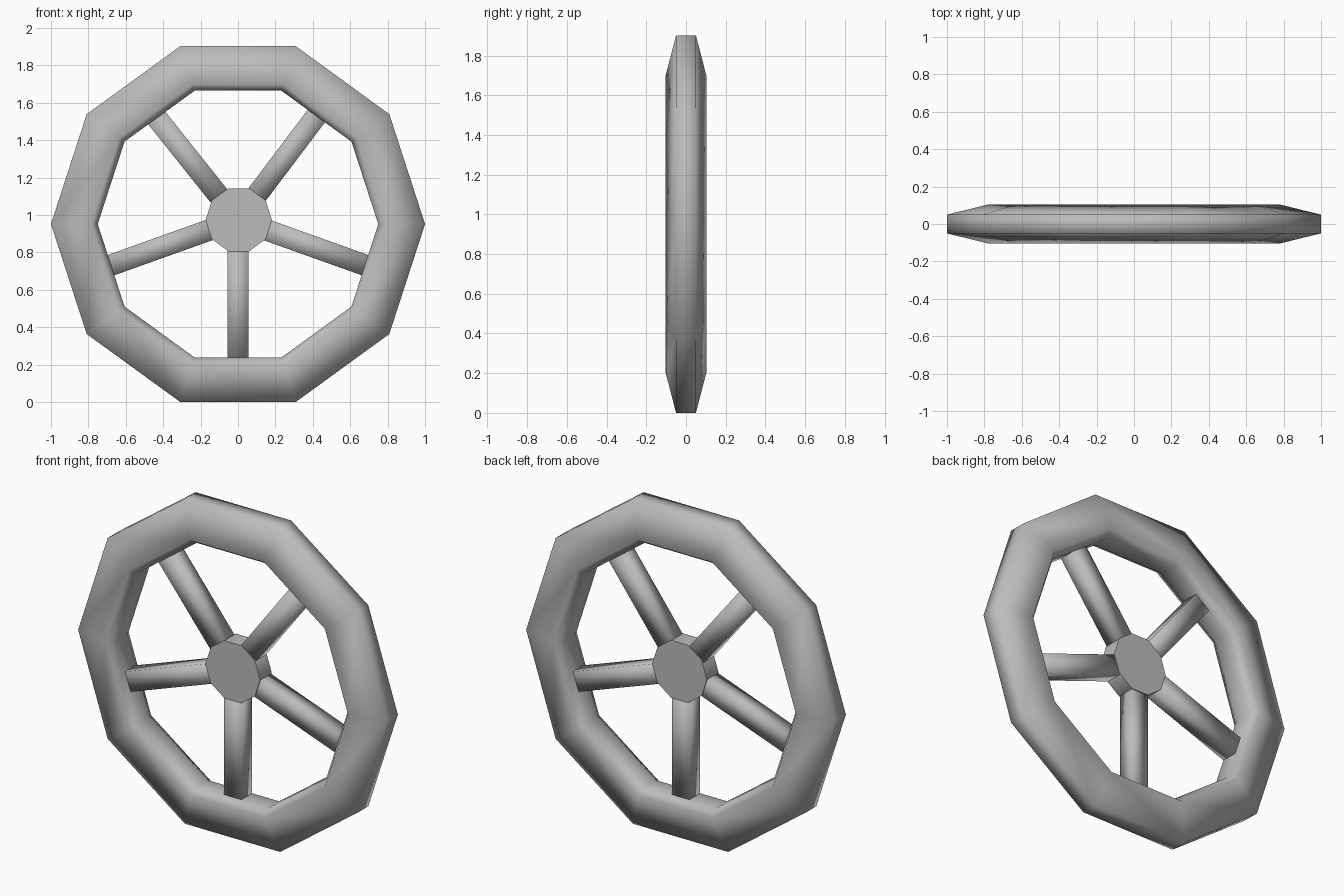
import bpy, bmesh, math
from mathutils import Vector

cube = bpy.data.objects.get("Cube")
if cube:
    bpy.data.objects.remove(cube, do_unlink=True)

SIDES = 10
RIM_Z = 0.951
HUB = Vector((0.004, 0, 0.974))

grey = bpy.data.materials.new("mid_grey")
grey.use_nodes = True
grey.diffuse_color = (0.5, 0.5, 0.5, 1)
grey.node_tree.nodes["Principled BSDF"].inputs["Base Color"].default_value = (0.5, 0.5, 0.5, 1)


def finish(name, bm, smooth_angle):
    """Turn a bmesh into a shaded, coloured object."""
    bmesh.ops.recalc_face_normals(bm, faces=bm.faces)
    mesh = bpy.data.meshes.new(name)
    bm.to_mesh(mesh)
    bm.free()
    mesh.materials.append(grey)
    obj = bpy.data.objects.new(name, mesh)
    bpy.context.collection.objects.link(obj)
    bpy.ops.object.select_all(action="DESELECT")
    obj.select_set(True)
    bpy.context.view_layer.objects.active = obj
    bpy.ops.object.shade_smooth_by_angle(angle=math.radians(smooth_angle))
    return obj


def decagon(bm, radius, y, centre):
    """Ring of vertices around the wheel axis."""
    ring = []
    for i in range(SIDES):
        a = math.tau * i / SIDES
        offset = Vector((radius * math.cos(a), y, radius * math.sin(a)))
        ring.append(bm.verts.new(centre + offset))
    return ring


def bridge(bm, a, b):
    for i in range(SIDES):
        j = (i + 1) % SIDES
        bm.faces.new((a[i], a[j], b[j], b[i]))


# Rim: six-sided section swept around the axis
section = [(1, -0.05), (1, 0.05), (0.785, 0.103),
           (0.75, 0.05), (0.75, -0.05), (0.785, -0.103)]
bm = bmesh.new()
rings = [decagon(bm, r, y, Vector((0, 0, RIM_Z))) for r, y in section]
for k, ring in enumerate(rings):
    bridge(bm, ring, rings[(k + 1) % len(rings)])
finish("rim", bm, 100)

# Hub: short ten-sided drum
bm = bmesh.new()
front = decagon(bm, 0.177, -0.054, HUB)
back = decagon(bm, 0.177, 0.054, HUB)
bridge(bm, front, back)
bm.faces.new(front)
bm.faces.new(back)
finish("hub", bm, 40)

# Spokes: five bars running from the hub into the rim
spoke_ends = {"upper_left": 54, "upper_right": 127.5, "lower_right": 198,
              "bottom": 270, "lower_left": 342}
for name, degrees in spoke_ends.items():
    a = math.radians(degrees)
    end = Vector((0.75 * math.cos(a), 0, RIM_Z + 0.75 * math.sin(a)))
    start = Vector((0, 0, HUB.z))
    along = (end - start).normalized()
    start += along * 0.1
    across = Vector((-along.z, 0, along.x)) * 0.057
    depth = Vector((0, 0.049, 0))
    bm = bmesh.new()
    caps = []
    for p in (start, end):
        caps.append([bm.verts.new(p + across * s + depth * t)
                     for s, t in ((-1, -1), (1, -1), (1, 1), (-1, 1))])
        bm.faces.new(caps[-1])
    for i in range(4):
        j = (i + 1) % 4
        bm.faces.new((caps[0][i], caps[0][j], caps[1][j], caps[1][i]))
    finish("spoke_" + name, bm, 100)
